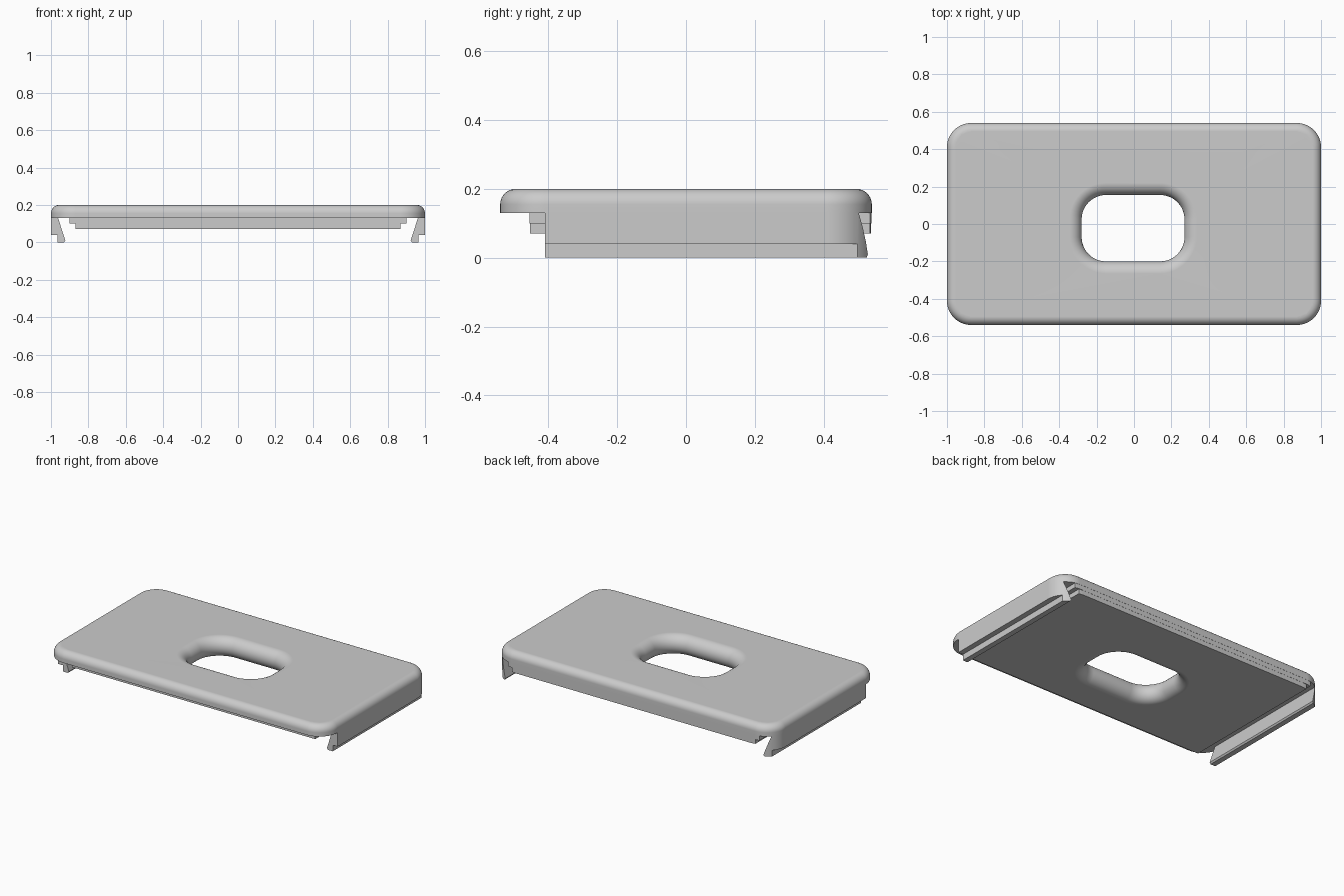
import bpy, bmesh
from math import sin, cos, pi

if "Cube" in bpy.data.objects:
    bpy.data.objects.remove(bpy.data.objects["Cube"], do_unlink=True)

grey = bpy.data.materials.new("light grey")
grey.use_nodes = True
COLOUR = (0.6, 0.6, 0.6, 1)
grey.diffuse_color = COLOUR
grey.node_tree.nodes["Principled BSDF"].inputs["Base Color"].default_value = COLOUR

HALF_X, HALF_Y, CORNER = 1.0, 0.54, 0.13
TOP, RIM, STEP, BASE = 0.2, 0.13, 0.1, 0.07


def rounded_rect(hx, hy, r, cx=0, cy=0, n=12):
    """Outline of a rounded rectangle, counter-clockwise."""
    pts = []
    for k, (sx, sy) in enumerate([(1, 1), (-1, 1), (-1, -1), (1, -1)]):
        for i in range(n + 1):
            a = pi / 2 * (k + i / n)
            pts.append((cx + sx * (hx - r) + r * cos(a), cy + sy * (hy - r) + r * sin(a)))
    return pts


def ring(bm, pts, z):
    vs = [bm.verts.new((x, y, z)) for x, y in pts]
    return vs


def wall(bm, a, b):
    for i in range(len(a)):
        j = (i + 1) % len(a)
        bm.faces.new((a[i], a[j], b[j], b[i]))


def flat_ring(bm, outer, inner):
    """Flat face between two closed loops."""
    edges = []
    for loop in (outer, inner):
        for i in range(len(loop)):
            pair = (loop[i - 1], loop[i])
            edges.append(bm.edges.get(pair) or bm.edges.new(pair))
    bmesh.ops.triangle_fill(bm, edges=edges, use_beauty=True)


def finish(bm, name):
    bmesh.ops.recalc_face_normals(bm, faces=bm.faces)
    mesh = bpy.data.meshes.new(name)
    bm.to_mesh(mesh)
    bm.free()
    obj = bpy.data.objects.new(name, mesh)
    bpy.context.collection.objects.link(obj)
    mesh.materials.append(grey)
    return obj


def smooth(obj):
    bpy.ops.object.select_all(action="DESELECT")
    obj.select_set(True)
    bpy.context.view_layer.objects.active = obj
    bpy.ops.object.shade_smooth_by_angle(angle=pi / 6)
    obj.modifiers.new("even shading", "WEIGHTED_NORMAL").keep_sharp = True


def prism(bm, pts, axis_point, a, b):
    """Closed solid from a profile swept between two positions."""
    ends = [[bm.verts.new(axis_point(p, t)) for p in pts] for t in (a, b)]
    wall(bm, *ends)
    for e in ends:
        bm.faces.new(e)


# Cover plate: rim, rounded top edge, rounded hole and stepped underside
bm = bmesh.new()
FILLET, SEG = 0.045, 8
outer = [ring(bm, rounded_rect(HALF_X, HALF_Y, CORNER), RIM)]
for i in range(SEG + 1):
    a = pi / 2 * i / SEG
    d = FILLET * (1 - cos(a))
    outer.append(ring(bm, rounded_rect(HALF_X - d, HALF_Y - d, CORNER - d),
                      TOP - FILLET + FILLET * sin(a)))

hole = []
nose = (TOP - BASE) / 2
for i in range(2 * SEG + 1):
    a = pi / 2 - pi * i / (2 * SEG)
    d = nose * (1 - cos(a))
    hole.append(ring(bm, rounded_rect(0.275 + d, 0.1775 + d, 0.13 + d, -0.005, -0.0225),
                     BASE + nose + nose * sin(a)))

for rings in (outer, hole):
    for lo, hi in zip(rings, rings[1:]):
        wall(bm, lo, hi)
flat_ring(bm, outer[-1], hole[0])

above = outer[0]
for hx, z_top, z_low in ((0.9, RIM, STEP), (0.87, STEP, BASE)):
    inset = 0.001 if z_top == RIM else 0.002
    front, back = -0.456 + inset, HALF_Y - inset
    pts = [(-hx, front), (hx, front), (hx, back - 0.004),
           (hx - 0.03, back), (0.03 - hx, back), (-hx, back - 0.004)]
    upper, lower = ring(bm, pts, z_top), ring(bm, pts, z_low)
    flat_ring(bm, above, upper)
    wall(bm, upper, lower)
    above = lower
flat_ring(bm, above, hole[-1])
smooth(finish(bm, "cover_plate"))

# Clip rails along both sides, trimmed to the rounded plate outline
bm = bmesh.new()
prism(bm, rounded_rect(HALF_X, HALF_Y, CORNER), lambda p, t: (p[0], p[1], t), -0.1, 0.3)
cutter = finish(bm, "outline_cutter")
cutter.hide_render = True

rail_profile = [(1.1, RIM), (1.1, 0.04), (0.965, 0.04), (0.965, 0),
                (0.93, 0), (0.923, 0.01), (0.962, RIM)]
for side, name in ((1, "left_clip_rail"), (-1, "right_clip_rail")):
    bm = bmesh.new()
    prism(bm, rail_profile, lambda p, t: (side * p[0], t, p[1]), -0.41, 0.7)
    rail = finish(bm, name)
    trim = rail.modifiers.new("trim", "BOOLEAN")
    trim.operation, trim.solver, trim.object = "INTERSECT", "EXACT", cutter
    bpy.context.view_layer.objects.active = rail
    bpy.ops.object.modifier_apply(modifier=trim.name)
    smooth(rail)
bpy.data.objects.remove(cutter, do_unlink=True)
